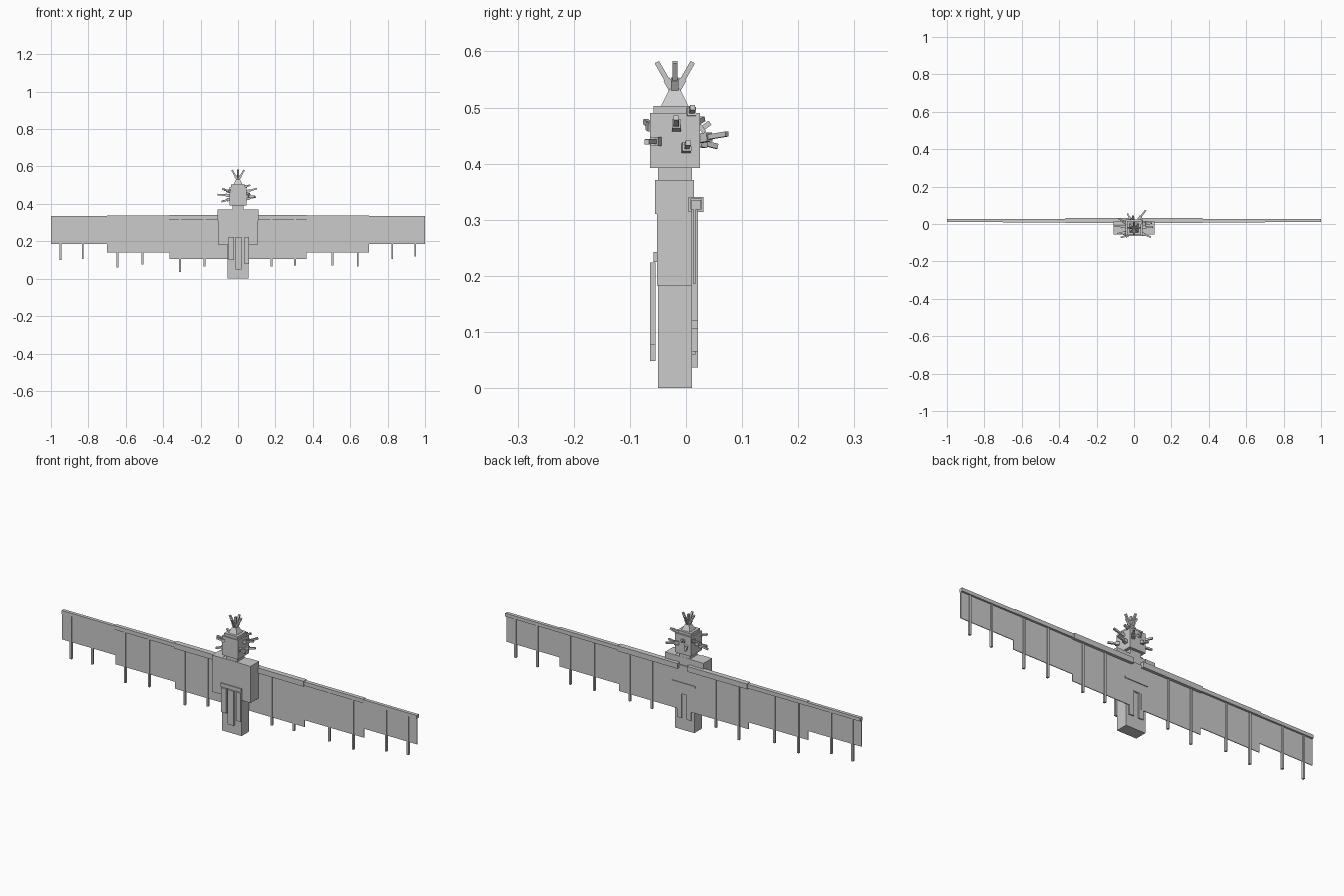
import bpy
import bmesh
from mathutils import Vector, Matrix

if "Cube" in bpy.data.objects:
    bpy.data.objects.remove(bpy.data.objects["Cube"], do_unlink=True)

GREY = (0.6, 0.6, 0.6, 1)
mat = bpy.data.materials.new("plain_grey")
mat.use_nodes = True
mat.diffuse_color = GREY
mat.node_tree.nodes["Principled BSDF"].inputs["Base Color"].default_value = GREY


def finish(name, bm):
    mesh = bpy.data.meshes.new(name)
    bm.to_mesh(mesh)
    bm.free()
    mesh.materials.append(mat)
    obj = bpy.data.objects.new(name, mesh)
    bpy.context.collection.objects.link(obj)
    return obj


def box(name, x, y, z):
    """Box from its (low, high) range on each axis."""
    bm = bmesh.new()
    bmesh.ops.create_cube(bm, size=1)
    low, high = (Vector(v) for v in zip(x, y, z))
    bmesh.ops.scale(bm, vec=high - low, verts=bm.verts)
    bmesh.ops.translate(bm, vec=(low + high) / 2, verts=bm.verts)
    return finish(name, bm)


def bar(name, start, end, width):
    """Square bar between two points."""
    a, b = Vector(start), Vector(end)
    bm = bmesh.new()
    bmesh.ops.create_cube(bm, size=1)
    bmesh.ops.scale(bm, vec=(width, width, (b - a).length), verts=bm.verts)
    turn = (b - a).to_track_quat("Z", "Y").to_matrix().to_4x4()
    bmesh.ops.transform(bm, matrix=Matrix.Translation((a + b) / 2) @ turn, verts=bm.verts)
    return finish(name, bm)


# Body
box("legs", (-0.055, 0.055), (-0.05, 0.011), (0, 0.185))
box("torso", (-0.056, 0.056), (-0.052, 0.012), (0.183, 0.37))
box("neck", (-0.03, 0.03), (-0.05, 0.011), (0.365, 0.395))
for side, s in (("left", 1), ("right", -1)):
    box(side + "_arm", sorted((s * 0.055, s * 0.107)), (-0.052, 0.012), (0.183, 0.312))
    box(side + "_shoulder", sorted((s * 0.053, s * 0.109)), (-0.055, 0.014), (0.31, 0.371))

# Belt and hanging panels
box("front_belt", (-0.058, 0.058), (-0.058, -0.05), (0.225, 0.243))
box("back_belt", (-0.065, 0.065), (0.012, 0.021), (0.232, 0.243))
for name, x, bottom in (("right", (-0.052, -0.022), 0.1),
                        ("middle", (-0.014, 0.02), 0.048),
                        ("left", (0.035, 0.06), 0.078)):
    box(name + "_front_panel", x, (-0.064, -0.054), (bottom, 0.224))

# Stepped wings: inner x, outer x, sheet bottom, spar half depth, spar top
SECTIONS = {"inner": (0.027, 0.365, 0.105, 0.0135, 0.341),
            "middle": (0.365, 0.7, 0.14, 0.01, 0.338),
            "outer": (0.7, 1.0, 0.186, 0.0085, 0.335)}
for side, s in (("left", 1), ("right", -1)):
    for part, (x0, x1, bottom, depth, top) in SECTIONS.items():
        span = sorted((s * x0, s * x1))
        box(f"{side}_{part}_wing_sheet", span, (0.0135, 0.017), (bottom, 0.33))
        box(f"{side}_{part}_wing_spar", span, (0.018 - depth, 0.018 + depth),
            (top - 2 * depth, top))
    box(side + "_back_panel", sorted((s * 0.014, s * 0.04)), (0.01, 0.0165), (0.06, 0.2))
box("wing_centre_sheet", (-0.028, 0.028), (0.011, 0.017), (0.185, 0.33))

# Rods hanging along the wings, given as x and bottom height
RODS = ((-0.95, 0.1), (-0.83, 0.105), (-0.645, 0.06), (-0.51, 0.075),
        (-0.31, 0.037), (-0.18, 0.065), (0.18, 0.065), (0.305, 0.07),
        (0.505, 0.07), (0.64, 0.065), (0.825, 0.105), (0.948, 0.12))
for i, (x, bottom) in enumerate(RODS):
    box(f"wing_rod_{i + 1}", (x - 0.005, x + 0.005), (0.01, 0.0215), (bottom, 0.325))

# Head and cap
box("head", (-0.045, 0.045), (-0.064, 0.025), (0.392, 0.49))
box("cap", (-0.038, 0.038), (-0.058, 0.016), (0.488, 0.503))
bm = bmesh.new()
bmesh.ops.create_cone(bm, cap_ends=True, segments=4, radius1=0.036, radius2=0.012, depth=0.034,
                      matrix=Matrix.Translation((0, -0.02, 0.518)) @ Matrix.Rotation(0.785, 4, "Z"))
finish("crown_base", bm)

# Crown spikes, each rising from a thicker root
for i, (dx, dy) in enumerate(((0, 0), (1, 0), (-1, 0), (0, 1), (0, -1))):
    root = Vector((dx * 0.003, -0.02 + dy * 0.003, 0.53))
    tip = Vector((dx * 0.032, -0.02 + dy * 0.032, 0.581))
    bar(f"crown_spike_{i + 1}", root, tip, 0.009)
    bar(f"crown_collar_{i + 1}", root, root.lerp(tip, 0.4), 0.013)

# Spikes round the head, each with a collar at its root
SPIKES = (((0.044, -0.017, 0.465), (0.1, -0.018, 0.482)),
          ((0.044, 0.0, 0.427), (0.095, 0.004, 0.437)),
          ((0.04, -0.05, 0.44), (0.09, -0.07, 0.439)),
          ((-0.044, -0.015, 0.445), (-0.11, -0.01, 0.45)),
          ((-0.044, -0.045, 0.425), (-0.088, -0.052, 0.412)),
          ((-0.044, 0.005, 0.465), (-0.082, 0.03, 0.48)),
          ((0.025, 0.025, 0.445), (0.062, 0.073, 0.453)),
          ((-0.005, 0.025, 0.46), (-0.005, 0.043, 0.473)),
          ((-0.02, 0.025, 0.438), (-0.035, 0.055, 0.431)),
          ((-0.03, -0.06, 0.465), (-0.07, -0.072, 0.475)),
          ((0.035, 0.009, 0.49), (0.065, 0.012, 0.5)))
for i, (root, tip) in enumerate(SPIKES):
    a, b = Vector(root), Vector(tip)
    bar(f"head_spike_{i + 1}", a, b, 0.009)
    bar(f"spike_collar_{i + 1}", a, a.lerp(b, 0.35), 0.016)
